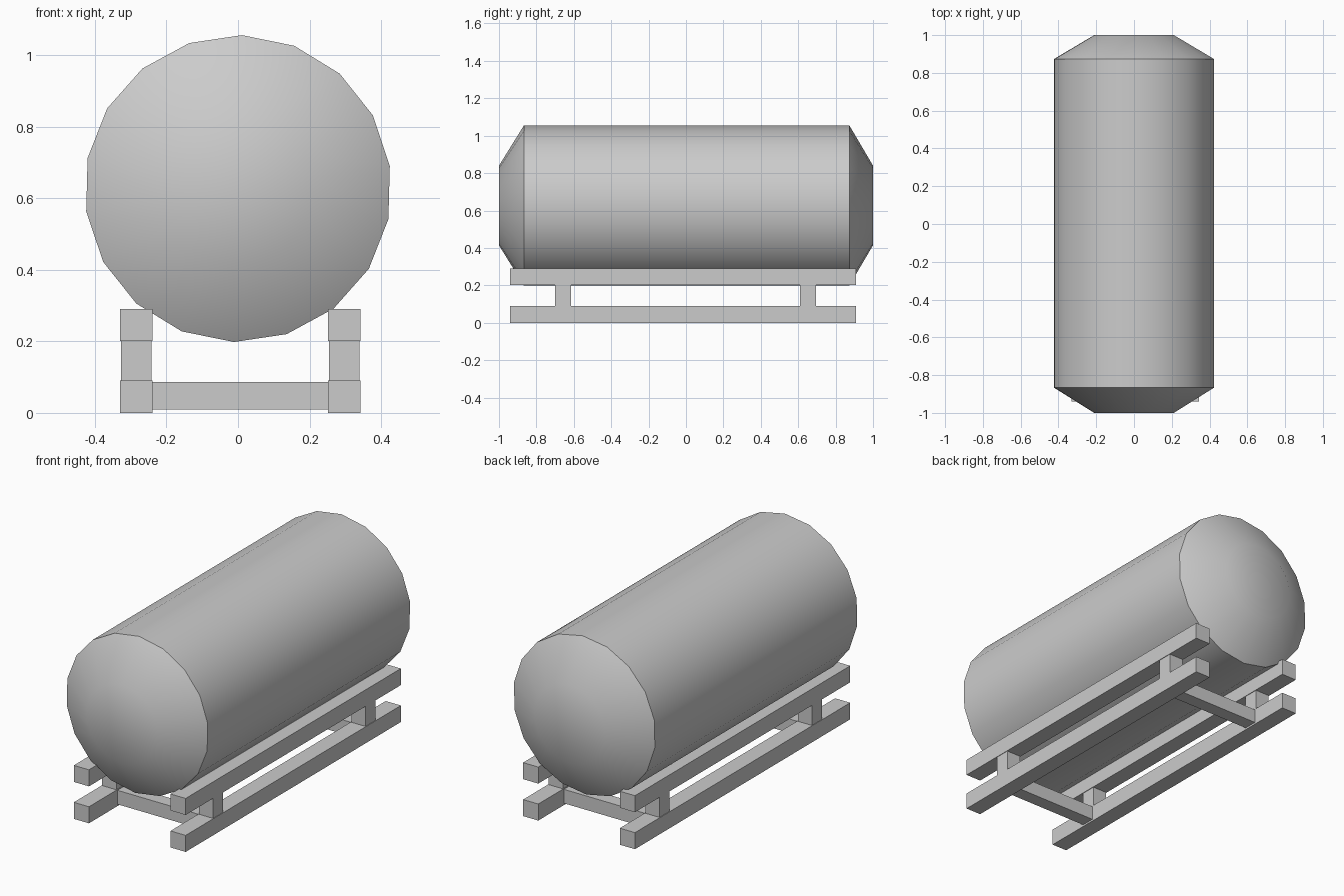
import bpy
import bmesh
import math
from mathutils import Matrix

cube = bpy.data.objects.get("Cube")
if cube:
    bpy.data.objects.remove(cube, do_unlink=True)

grey = bpy.data.materials.new("plain grey")
grey.use_nodes = True
COLOUR = (0.6, 0.6, 0.6, 1)
grey.diffuse_color = COLOUR
grey.node_tree.nodes["Principled BSDF"].inputs["Base Color"].default_value = COLOUR


def add_object(name, bm):
    bmesh.ops.recalc_face_normals(bm, faces=bm.faces)
    mesh = bpy.data.meshes.new(name)
    bm.to_mesh(mesh)
    bm.free()
    mesh.materials.append(grey)
    obj = bpy.data.objects.new(name, mesh)
    bpy.context.collection.objects.link(obj)
    return obj


def box(name, x, y, z):
    """Box spanning the given (low, high) ranges."""
    bm = bmesh.new()
    bmesh.ops.create_cube(bm, size=1)
    for v in bm.verts:
        for axis, (low, high) in enumerate((x, y, z)):
            v.co[axis] = high if v.co[axis] > 0 else low
    return add_object(name, bm)


# Tank: rings along y, joined into a shell with tapered ends
SIDES = 18
TANK_Z = 0.627
profile = [(-1.0, 0.213), (-0.866, 0.429), (0.873, 0.429), (1.0, 0.213)]
bm = bmesh.new()
rings = []
for y, r in profile:
    ring = []
    for i in range(SIDES):
        a = math.tau * i / SIDES + math.radians(1.5)
        ring.append(bm.verts.new((r * math.sin(a), y, TANK_Z + r * math.cos(a))))
    rings.append(ring)
for a, b in zip(rings, rings[1:]):
    for i in range(SIDES):
        j = (i + 1) % SIDES
        bm.faces.new((a[i], a[j], b[j], b[i]))
bm.faces.new(rings[0])
bm.faces.new(rings[-1])
tank = add_object("tank", bm)
bpy.ops.object.select_all(action="DESELECT")
tank.select_set(True)
bpy.context.view_layer.objects.active = tank
bpy.ops.object.shade_smooth_by_angle(angle=math.radians(45))

# Skid frame: lower and upper rails with posts between them
RAIL_Y = (-0.94, 0.91)
POST_Y = {"front": (-0.70, -0.615), "back": (0.61, 0.695)}
for side, x in (("right", (-0.33, -0.239)), ("left", (0.252, 0.343))):
    box(f"{side}_lower_rail", x, RAIL_Y, (0, 0.09))
    box(f"{side}_upper_rail", x, RAIL_Y, (0.201, 0.291))
    for end, y in POST_Y.items():
        post_x = (x[0] + 0.003, x[1] - 0.003)
        box(f"{side}_{end}_post", post_x, y, (0.088, 0.203))

# Cross bars between the lower rails
for end, (low, high) in POST_Y.items():
    box(f"{end}_cross_bar", (-0.245, 0.258), (low + 0.005, high - 0.005), (0.01, 0.086))
